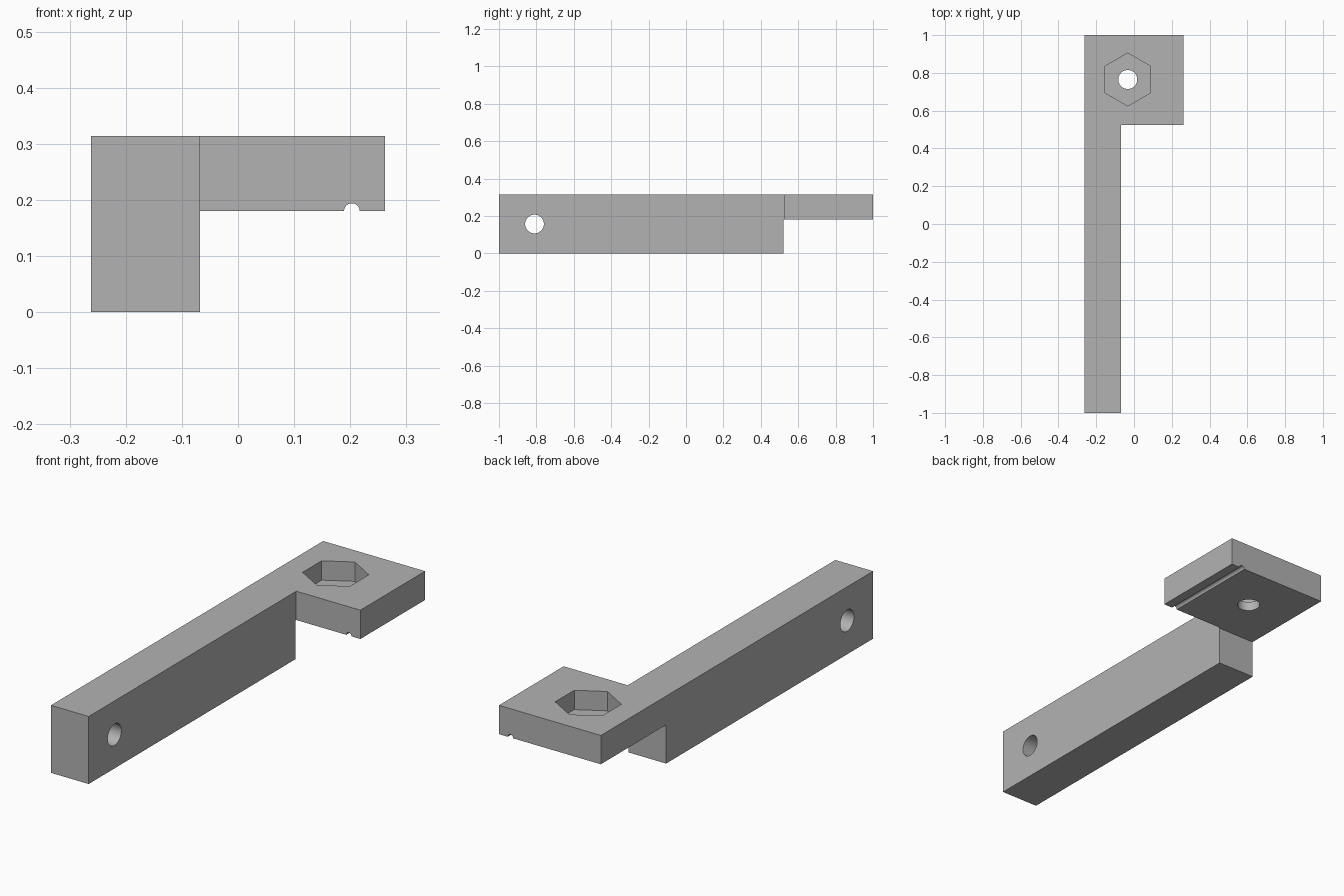
import bpy
import bmesh
from math import pi
from mathutils import Matrix, Vector

default = bpy.data.objects.get("Cube")
if default:
    bpy.data.objects.remove(default, do_unlink=True)

# Single grey material
grey = bpy.data.materials.new("plain grey")
grey.use_nodes = True
colour = (0.45, 0.45, 0.45, 1)
grey.diffuse_color = colour
grey.node_tree.nodes["Principled BSDF"].inputs["Base Color"].default_value = colour

LEFT, RIGHT, ARM_SIDE = 0.262, -0.262, -0.068
ARM_END, PLATE_FRONT = 0.52, 0.525
UNDERSIDE, TOP = 0.18, 0.314
BOLT = Vector((-0.033, 0.765, 0))
POCKET_FLOOR = 0.224


def finish(name, bm):
    bmesh.ops.recalc_face_normals(bm, faces=bm.faces)
    mesh = bpy.data.meshes.new(name)
    bm.to_mesh(mesh)
    bm.free()
    mesh.materials.append(grey)
    obj = bpy.data.objects.new(name, mesh)
    bpy.context.collection.objects.link(obj)
    return obj


def prism(name, outline, z0, z1):
    """Extrude an xy outline between two heights."""
    bm = bmesh.new()
    face = bm.faces.new([bm.verts.new((x, y, z0)) for x, y in outline])
    ext = bmesh.ops.extrude_face_region(bm, geom=[face])
    verts = [g for g in ext["geom"] if isinstance(g, bmesh.types.BMVert)]
    bmesh.ops.translate(bm, vec=(0, 0, z1 - z0), verts=verts)
    return finish(name, bm)


def cylinder(name, centre, radius, length, sides, turn):
    bm = bmesh.new()
    bmesh.ops.create_cone(bm, cap_ends=True, segments=sides, radius1=radius,
                          radius2=radius, depth=length,
                          matrix=Matrix.Translation(centre) @ turn)
    return finish(name, bm)


def apply_boolean(target, tool, operation):
    bpy.context.view_layer.objects.active = target
    mod = target.modifiers.new(tool.name, "BOOLEAN")
    mod.operation, mod.solver, mod.object = operation, "EXACT", tool
    bpy.ops.object.modifier_apply(modifier=mod.name)
    bpy.data.objects.remove(tool, do_unlink=True)


# L-shaped upper body, joined to the deeper part of the arm
bracket = prism("bracket", [(RIGHT, -1), (ARM_SIDE, -1), (ARM_SIDE, PLATE_FRONT),
                            (LEFT, PLATE_FRONT), (LEFT, 1), (RIGHT, 1)],
                UNDERSIDE, TOP)
arm = prism("arm", [(RIGHT, -1), (ARM_SIDE, -1), (ARM_SIDE, ARM_END),
                    (RIGHT, ARM_END)], 0, UNDERSIDE)
apply_boolean(bracket, arm, "UNION")

# Nut pocket, bolt hole, cross hole through the arm and underside groove
upright = Matrix.Identity(4)
along_x = Matrix.Rotation(pi / 2, 4, "Y")
along_y = Matrix.Rotation(pi / 2, 4, "X")
cutters = [
    cylinder("nut_pocket", BOLT + Vector((0, 0, POCKET_FLOOR + 0.1)),
             0.14, 0.2, 6, upright),
    cylinder("bolt_hole", BOLT + Vector((0, 0, 0.2)), 0.05, 0.6, 48, upright),
    cylinder("cross_hole", (-0.165, -0.81, 0.157), 0.05, 0.6, 48, along_x),
    cylinder("groove", (0.203, 0.76, UNDERSIDE), 0.014, 0.8, 24, along_y),
]
for cutter in cutters:
    apply_boolean(bracket, cutter, "DIFFERENCE")

# Smooth the bores while keeping the edges sharp
bpy.ops.object.select_all(action="DESELECT")
bracket.select_set(True)
bpy.context.view_layer.objects.active = bracket
bpy.ops.object.shade_smooth_by_angle(angle=pi / 6)
